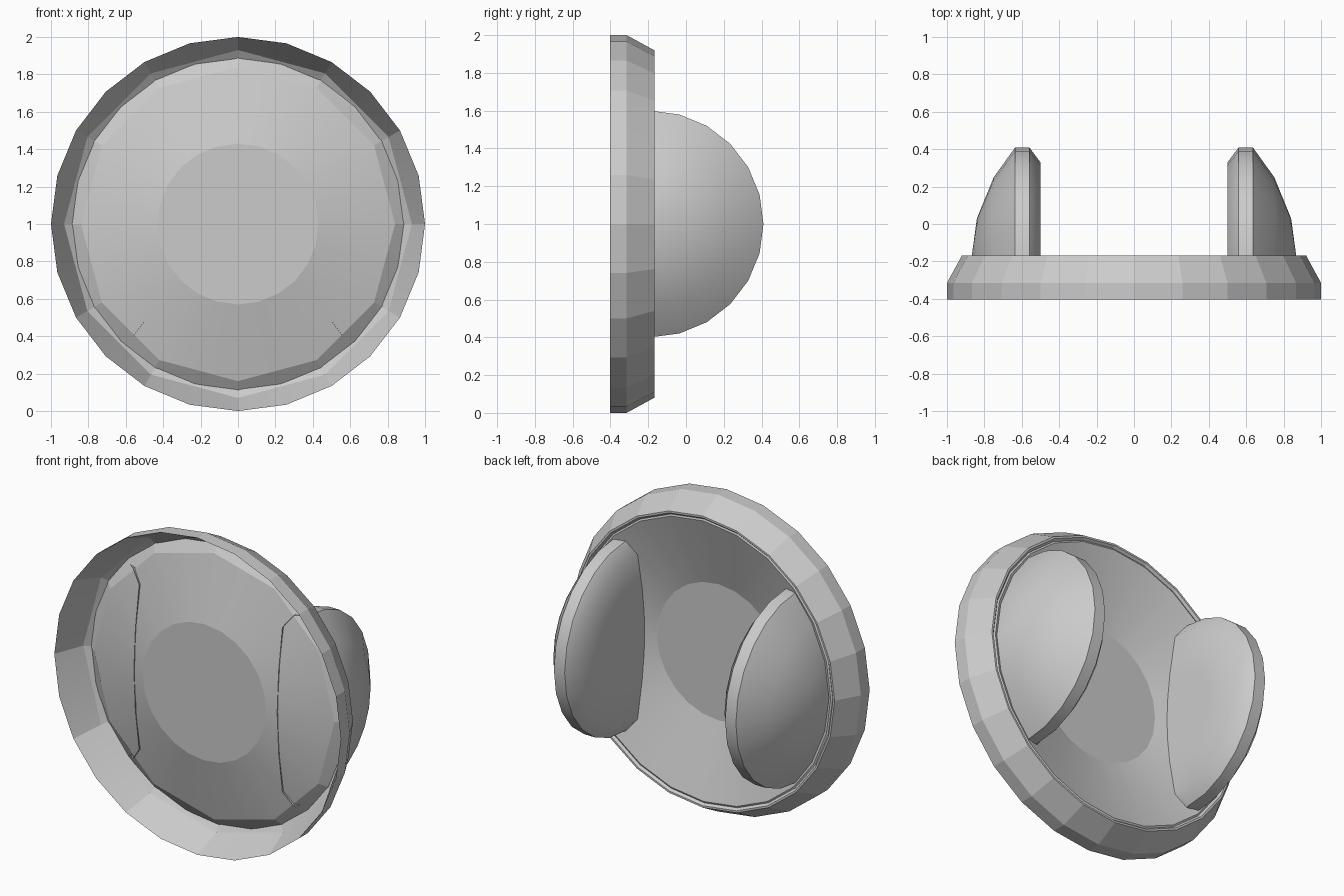
import bpy, bmesh, math
from mathutils import Vector

cube = bpy.data.objects.get("Cube")
if cube:
    bpy.data.objects.remove(cube)

grey = bpy.data.materials.new("light_grey")
grey.use_nodes = True
colour = (0.6, 0.6, 0.6, 1)
grey.diffuse_color = colour
grey.node_tree.nodes["Principled BSDF"].inputs["Base Color"].default_value = colour

SIDES = 24
STEP = 2 * math.pi / SIDES


def finish(name, bm, smooth_angle):
    bmesh.ops.remove_doubles(bm, verts=bm.verts, dist=0.0001)
    bmesh.ops.recalc_face_normals(bm, faces=bm.faces)
    mesh = bpy.data.meshes.new(name)
    bm.to_mesh(mesh)
    bm.free()
    mesh.materials.append(grey)
    obj = bpy.data.objects.new(name, mesh)
    bpy.context.collection.objects.link(obj)
    bpy.ops.object.select_all(action="DESELECT")
    obj.select_set(True)
    bpy.context.view_layer.objects.active = obj
    bpy.ops.object.shade_smooth_by_angle(angle=math.radians(smooth_angle))


def bridge(bm, a, b, closed):
    for i in range(len(a) if closed else len(a) - 1):
        j = (i + 1) % len(a)
        bm.faces.new((a[i], a[j], b[j], b[i]))


def turned(name, profile, closed=False):
    """Turn (radius, y, coarse) points about y; coarse rings have half the sides."""
    bm = bmesh.new()
    loops = []
    for radius, y, coarse in profile:
        loop = []
        for i in range(SIDES):
            r = radius * math.cos(STEP) if coarse and i % 2 else radius
            loop.append(bm.verts.new((r * math.sin(i * STEP), y, 1 + r * math.cos(i * STEP))))
        loops.append(loop)
    for a, b in zip(loops, loops[1:]):
        bridge(bm, a, b, True)
    if closed:
        bridge(bm, loops[-1], loops[0], True)
    else:
        bm.faces.new(loops[0])
        bm.faces.new(loops[-1])
    finish(name, bm, 10)


# Faceted outer rim with a sloped lip
turned("rim", [(1, -0.403, 0), (1, -0.315, 0), (0.92, -0.168, 0),
               (0.908, -0.168, 0), (0.885, -0.195, 0), (0.93, -0.215, 1)], closed=True)

# Shallow dish bulging forward, hollow at the back
turned("dish", [(0.43, -0.335, 0), (0.84, -0.237, 1), (0.9, -0.185, 0),
                (0.885, -0.178, 0), (0.43, -0.325, 0)])


def dish_y(r):
    """Just in front of the dish, or tucked behind its edge."""
    return -0.341 + 0.239 * (r - 0.43) if r < 0.85 else -0.19


def ear_pad(name, side):
    """Half of a domed disc, its cut end following the dish."""
    profile = [(0.5, 0), (0.5, 0.26), (0.5, 0.52), (0.56, 0.6), (0.635, 0.6),
               (0.75, 0.44), (0.84, 0.22), (0.87, 0)]
    bm = bmesh.new()
    arcs = []
    for x, r in profile:
        arc = []
        for i in range(SIDES // 2 + 1):
            a = i * STEP
            arc.append(Vector((side * x, -0.19 + r * math.sin(a), r * math.cos(a))))
        for end, place in ((arc[0], 0), (arc[-1], len(arc))):
            reach = math.hypot(end.x, end.z)
            arc.insert(place, Vector((end.x, dish_y(reach), end.z)))
        arcs.append([bm.verts.new(p + Vector((0, 0, 1))) for p in arc])
    for a, b in zip(arcs, arcs[1:]):
        bridge(bm, a, b, False)
    bmesh.ops.dissolve_degenerate(bm, dist=0.0001, edges=bm.edges)
    finish(name, bm, 40)


ear_pad("left_pad", 1)
ear_pad("right_pad", -1)
